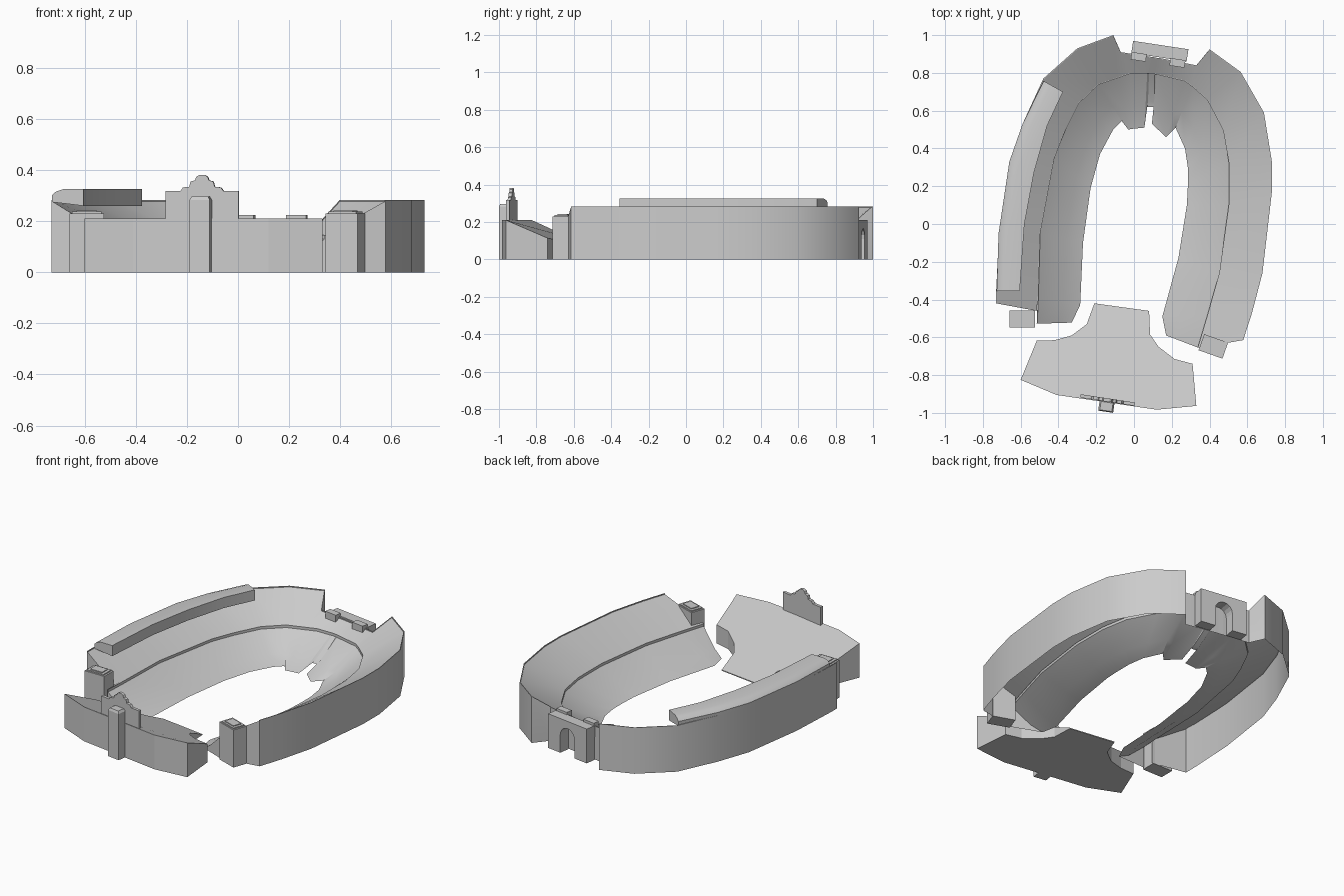
import bpy, bmesh, math
from mathutils import Vector, Matrix

if "Cube" in bpy.data.objects:
    bpy.data.objects.remove(bpy.data.objects["Cube"], do_unlink=True)

COLOUR = (0.6, 0.6, 0.6, 1)
stone = bpy.data.materials.new("light_grey_concrete")
stone.use_nodes = True
stone.diffuse_color = COLOUR
stone.node_tree.nodes["Principled BSDF"].inputs["Base Color"].default_value = COLOUR


def finish(name, bm, smooth=False):
    bmesh.ops.remove_doubles(bm, verts=bm.verts, dist=0.0005)
    bmesh.ops.recalc_face_normals(bm, faces=bm.faces)
    mesh = bpy.data.meshes.new(name)
    bm.to_mesh(mesh)
    bm.free()
    if smooth:
        mesh.shade_smooth()
        mesh.set_sharp_from_angle(angle=math.radians(30))
    mesh.materials.append(stone)
    bpy.context.collection.objects.link(bpy.data.objects.new(name, mesh))


def sweep(bm, sections, closed=False):
    """Skin a row of cross-sections; end caps of open ones reach the ground."""
    rows = [[bm.verts.new(p) for p in s] for s in sections]
    n = len(rows[0])
    for a, b in zip(rows, rows[1:]):
        for i in range(n if closed else n - 1):
            j = (i + 1) % n
            bm.faces.new((a[i], a[j], b[j], b[i]))
    for row in (rows[0], rows[-1]):
        ends = [] if closed else [row[-1], row[0]]
        ground = [bm.verts.new((v.co.x, v.co.y, 0)) for v in ends if v.co.z > 0]
        bm.faces.new(row + ground)


def prism(name, bottom, top):
    """Solid between two matching outlines."""
    bm = bmesh.new()
    sweep(bm, [bottom, top], closed=True)
    finish(name, bm)


def slab(name, outline, z0, z1):
    prism(name, [(x, y, z0) for x, y in outline], [(x, y, z1) for x, y in outline])


def plate(name, outline, centre, angle, depth):
    """Upright plate: outline in local x and z, extruded along local y."""
    place = Matrix.Translation(centre) @ Matrix.Rotation(angle, 4, "Z")
    sides = [[place @ Vector((x, y, z)) for x, z in outline] for y in (-depth / 2, depth / 2)]
    prism(name, *sides)


def rect(cx, cy, w, d, angle, scale=1.0):
    turn = Matrix.Rotation(angle, 2)
    return [Vector((cx, cy)) + turn @ Vector((sx * w * scale / 2, sy * d * scale / 2))
            for sx, sy in ((-1, -1), (1, -1), (1, 1), (-1, 1))]


# Seating bowl: outer wall, aisle line and pitch edge at matching stations
outer = [(-.73, -.42), (-.73, -.36), (-.715, -.05), (-.66, .33), (-.59, .53), (-.48, .77),
         (-.3, .93), (-.11, 1), (-.07, .91), (.09, .885), (.1, .885), (.12, .88), (.13, .88),
         (.33, .84), (.4, .925), (.565, .805), (.688, .59), (.73, .33), (.73, .17),
         (.68, -.26), (.625, -.47), (.578, -.615)]
aisle = [(-.515, -.528), (-.51, -.4), (-.5, -.05), (-.425, .35), (-.37, .49), (-.295, .64),
         (-.19, .74), (-.09, .775), (-.02, .8), (.07, .8), (.08, .8), (.11, .796), (.12, .795),
         (.27, .76), (.31, .73), (.39, .66), (.475, .5), (.505, .33), (.505, .1),
         (.455, -.26), (.39, -.49), (.34, -.655)]
pitch = [(-.33, -.522), (-.285, -.43), (-.27, -.1), (-.23, .19), (-.18, .37), (-.11, .5),
         (-.065, .545), (-.03, .5), (0, .505), (.055, .51), (.07, .62), (.105, .62), (.095, .53),
         (.17, .46), (.22, .51), (.27, .4), (.285, .3), (.285, .2), (.28, .1),
         (.235, -.18), (.15, -.49), (.17, -.59)]
GATE = range(8, 14)
NOTCH_Y = 0.55

upper, lower = [], []
for i, (o, a, p) in enumerate(zip(outer, aisle, pitch)):
    o, a, p = Vector(o), Vector(a), Vector(p)
    top = 0.205 if i in GATE else 0.283
    # the first section stops short, where the stair tower stands
    foot = Vector((a.x, -.46)) if i == 0 else a
    rim = o + (foot - o).normalized() * 0.004
    upper.append([(*o, 0), (*o, top), (*rim, top), (*rim, top - 0.006), (*foot, 0.146)])
    # the notch at the gate end cuts the low strip only
    base = Vector((p.x, min(p.y, NOTCH_Y)))
    bend = base.lerp(a, 0.39)
    edge = 0.027 if p.y > NOTCH_Y else 0
    ledge = a.lerp(p, 0.015)
    lower.append([(*a, 0.146), (*ledge, 0.146), (*ledge, 0.13), (*bend, 0.035), (*p, edge)])
for name, sections in (("upper_stand", upper), ("lower_stand", lower)):
    bm = bmesh.new()
    sweep(bm, sections)
    finish(name, bm, smooth=True)

# Canopy over one long side
eaves = [(-.727, -.355), (-.717, -.05), (-.66, .33), (-.59, .53), (-.478, .757)]
lip = [(-.605, -.355), (-.58, 0), (-.53, .27), (-.46, .52), (-.376, .7)]
roof = []
for e, l in zip(eaves, lip):
    e, l = Vector(e), Vector(l)
    roof.append([(*e, .275), (*e, .302), (*e.lerp(l, .12), .316), (*e.lerp(l, .35), .325),
                 (*l, .325), (*l, .26)])
bm = bmesh.new()
sweep(bm, roof, closed=True)
finish("canopy", bm, smooth=True)

# Sloping end stand, falling away from its straight front wall
front = [(-.6, -.825), (-.41, -.905), (.12, -.983), (.33, -.963), (.31, -.74), (.215, -.715),
         (.13, -.65), (.085, -.585), (.08, -.46), (-.21, -.42), (-.25, -.53), (-.33, -.59),
         (-.42, -.615), (-.515, -.618)]


def fall(x, y):
    return max(0.005, 0.21 - 0.45 * max(0, 0.15 * x + 0.99 * y + 0.9))


prism("end_stand", [(x, y, 0) for x, y in front], [(x, y, fall(x, y)) for x, y in front])

# Stair towers beside the end stand, with stepped caps
for side, cx, cy, angle in (("right", -.592, -.502, 0), ("left", .42, -.648, -.34)):
    for part, scale, z0, z1 in (("tower", 1, 0, .23), ("tower_cap", .85, .23, .237),
                                ("tower_crown", .6, .237, .242)):
        slab(f"{side}_{part}", rect(cx, cy, .134, .09, angle, scale), z0, z1)

# Scoreboard with stepped crest, and the mast in front of it
TILT = -0.15
half = [(.145, .16), (.145, .318), (.085, .318), (.075, .332), (.05, .335), (.045, .355),
        (.028, .36), (.022, .374), (.01, .381)]
crest = half + [(-x, z) for x, z in reversed(half)]
plate("scoreboard", crest, (-.14, -.932, 0), TILT, .018)
slab("mast", rect(-.146, -.966, .08, .056, TILT), 0, .283)
prism("mast_cap", [(*p, .283) for p in rect(-.146, -.966, .08, .056, TILT)],
      [(*p, .297) for p in rect(-.146, -.966, .08, .056, TILT, .8)])

# Back gate: deep arched block with two low caps on its inner side
arch = [(.055 * math.cos(t * math.pi / 8), .11 + .055 * math.sin(t * math.pi / 8)) for t in range(9)]
gate = [(.148, 0), (.148, .21), (-.148, .21), (-.148, 0), (-.055, 0)] + arch[::-1] + [(.055, 0)]
plate("gate_arch", gate, (.137, .915, 0), TILT, .065)
for side, cx, cy in (("right", .025, .885), ("left", .23, .853)):
    slab(f"{side}_gate_cap", rect(cx, cy, .08, .04, TILT), .14, .225)
